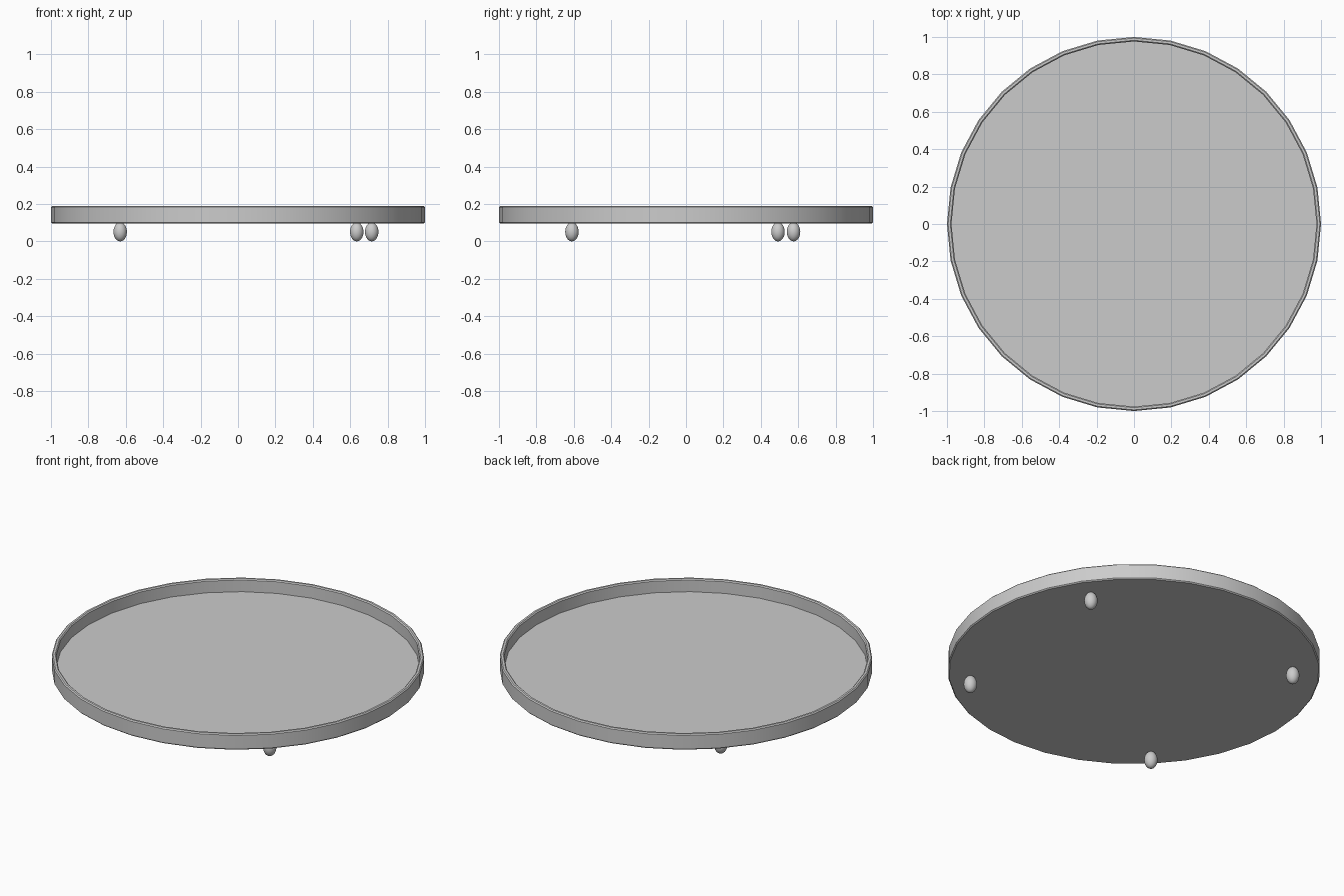
import bpy, bmesh, math

if "Cube" in bpy.data.objects:
    bpy.data.objects.remove(bpy.data.objects["Cube"])

SIDES = 32


def finish(bm, name, angle=35):
    bmesh.ops.recalc_face_normals(bm, faces=bm.faces)
    mesh = bpy.data.meshes.new(name)
    bm.to_mesh(mesh)
    bm.free()
    obj = bpy.data.objects.new(name, mesh)
    bpy.context.collection.objects.link(obj)
    bpy.ops.object.select_all(action='DESELECT')
    obj.select_set(True)
    bpy.context.view_layer.objects.active = obj
    bpy.ops.object.shade_smooth_by_angle(angle=math.radians(angle))
    return obj


# Tray: (radius, height) profile from the underside edge, over the rim, to the floor
profile = [(0.994, 0.096), (1.0, 0.102), (1.0, 0.183), (0.994, 0.189),
           (0.982, 0.189), (0.976, 0.183), (0.976, 0.114)]
bm = bmesh.new()
rings = []
for r, z in profile:
    rings.append([bm.verts.new((r * math.cos(2 * math.pi * i / SIDES),
                                r * math.sin(2 * math.pi * i / SIDES), z))
                  for i in range(SIDES)])
for a, b in zip(rings, rings[1:]):
    for i in range(SIDES):
        j = (i + 1) % SIDES
        bm.faces.new((a[i], a[j], b[j], b[i]))
bm.faces.new(rings[0])
bm.faces.new(rings[-1])
finish(bm, "tray")

# Four small egg-shaped feet, placed slightly irregularly
feet = {"front_left_foot": (-0.63, -0.61), "front_right_foot": (0.635, -0.61),
        "back_left_foot": (-0.63, 0.575), "back_right_foot": (0.715, 0.492)}
for name, (x, y) in feet.items():
    bm = bmesh.new()
    bmesh.ops.create_uvsphere(bm, u_segments=24, v_segments=12, radius=1)
    bmesh.ops.scale(bm, vec=(0.036, 0.036, 0.051), verts=bm.verts)
    bmesh.ops.translate(bm, vec=(x, y, 0.051), verts=bm.verts)
    finish(bm, name, 60)
